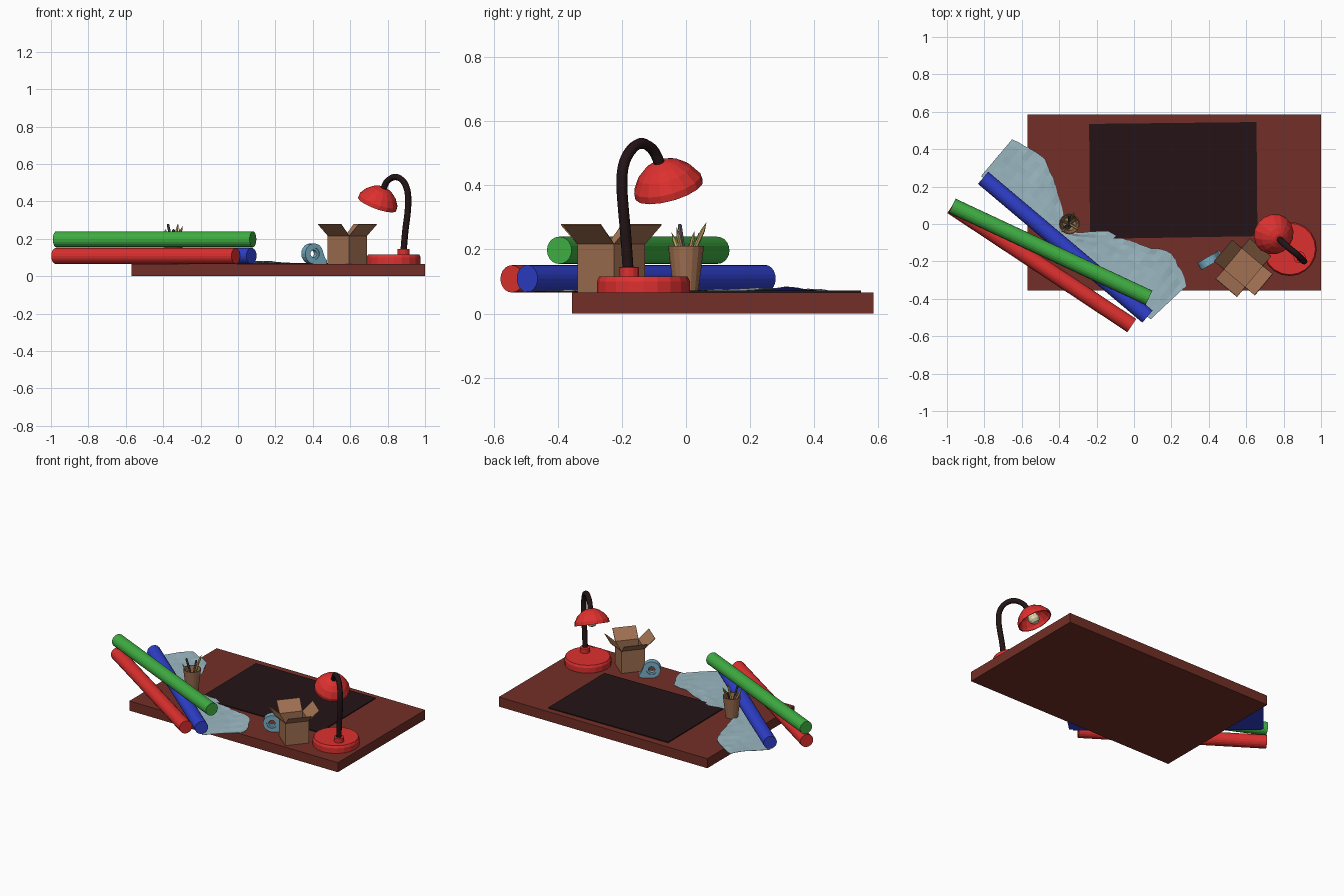
import bpy, bmesh, math, random
from mathutils import Vector, Matrix

if "Cube" in bpy.data.objects:
    bpy.data.objects.remove(bpy.data.objects["Cube"])

random.seed(4)


def mat(name, *rgb):
    m = bpy.data.materials.new(name)
    m.diffuse_color = (*rgb, 1)
    m.use_nodes = True
    m.node_tree.nodes["Principled BSDF"].inputs["Base Color"].default_value = m.diffuse_color
    return m


WOOD = mat("wood", .17, .028, .02)
DARK = mat("dark", .018, .007, .008)
RED = mat("red", .72, .03, .028)
GREEN = mat("green", .05, .42, .055)
BLUE = mat("blue", .028, .05, .60)
PAPER = mat("paper", .33, .48, .54)
CARD = mat("cardboard", .36, .165, .085)
TAPE = mat("tape_blue", .19, .42, .55)
TAN = mat("pencil_tan", .55, .38, .13)
GREY = mat("pencil_grey", .10, .09, .10)
BULB = mat("bulb", .75, .68, .42)


def finish(name, bm, m, fix=True):
    if fix:
        bmesh.ops.recalc_face_normals(bm, faces=bm.faces)
    me = bpy.data.meshes.new(name)
    bm.to_mesh(me)
    bm.free()
    me.materials.append(m)
    ob = bpy.data.objects.new(name, me)
    bpy.context.collection.objects.link(ob)
    return ob


def lathe(name, profile, m, loc, axis=(0, 0, 1), sides=16, closed=False):
    """Revolve (radius, height) points round an axis."""
    bm = bmesh.new()
    rot = Vector(axis).to_track_quat('Z', 'Y')
    rings = []
    for r, h in profile:
        rings.append([bm.verts.new(Vector(loc) + rot @ Vector(
            (r * math.cos(2 * math.pi * i / sides), r * math.sin(2 * math.pi * i / sides), h)))
            for i in range(sides)])
    pairs = list(zip(rings, rings[1:] + rings[:1])) if closed else list(zip(rings, rings[1:]))
    for a, b in pairs:
        for i in range(sides):
            j = (i + 1) % sides
            bm.faces.new((a[i], a[j], b[j], b[i]))
    bmesh.ops.remove_doubles(bm, verts=bm.verts, dist=1e-5)
    return finish(name, bm, m)


def slab(name, pts, height, m, matrix=Matrix()):
    """Extrude a flat outline upward, then place it."""
    bm = bmesh.new()
    f = bm.faces.new([bm.verts.new((x, y, 0)) for x, y in pts])
    top = bmesh.ops.extrude_face_region(bm, geom=[f])['geom']
    bmesh.ops.translate(bm, vec=(0, 0, height), verts=[v for v in top if isinstance(v, bmesh.types.BMVert)])
    bm.transform(matrix)
    return finish(name, bm, m)


def rod(name, a, b, r, m, sides=20):
    a, b = Vector(a), Vector(b)
    h = (b - a).length
    return lathe(name, [(0, 0), (r, 0), (r, h), (0, h)], m, a, b - a, sides)


# desk board and mat
slab("desk_board", [(-.57, -.355), (1, -.355), (1, .585), (-.57, .585)], .065, WOOD)
slab("desk_mat", [(-.235, -.08), (.66, -.065), (.655, .545), (-.24, .535)], .006, DARK,
     Matrix.Translation((0, 0, .065)))

# rolled tubes
rod("red_tube", (-.975, .094, .108), (-.012, -.543, .108), .0425, RED)
rod("blue_tube", (-.807, .247, .109), (.072, -.495, .109), .0425, BLUE)
rod("green_tube", (-.972, .097, .197), (.08, -.395, .197), .0425, GREEN)

# torn sheet unrolled from the blue tube: (distance along tube, width)
edge = [(-.014, .26), (.10, .283), (.18, .297), (.286, .245), (.434, .148), (.485, .09), (.58, .10),
        (.68, .205), (.81, .244), (.89, .272), (1.025, .346), (1.10, .318), (1.203, .26)]
start, along, across = Vector((-.807, .247, 0)), Vector((.764, -.645, 0)), Vector((.645, .764, 0))


def width(s):
    for (a, wa), (b, wb) in zip(edge, edge[1:]):
        if s <= b:
            return wa + (wb - wa) * (s - a) / (b - a)
    return edge[-1][1]


bm = bmesh.new()
NS, NW = 36, 8
grid = []
for i in range(NS + 1):
    s = -.014 + 1.217 * i / NS
    w = width(s) + random.uniform(-.006, .006)
    row = []
    for j in range(NW + 1):
        t = j / NW
        z = .0685 + t * (.006 + .006 * math.sin(s * 17 + t * 4) + random.uniform(-.002, .004))
        slant = (-.03 if i == NS else 0) * (1 - t)
        row.append(bm.verts.new(start + along * (s + slant) + across * w * t + Vector((0, 0, z))))
    grid.append(row)
for i in range(NS):
    for j in range(NW):
        bm.faces.new((grid[i][j], grid[i + 1][j], grid[i + 1][j + 1], grid[i][j + 1]))
sheet = finish("torn_sheet", bm, PAPER, fix=False)
sheet.data.materials.append(BLUE)
sol = sheet.modifiers.new("thickness", 'SOLIDIFY')
sol.thickness, sol.offset, sol.material_offset = .0015, -1, 1

# pencil cup and pencils
CUP = Vector((-.345, 0, .07))
lathe("pencil_cup", [(0, 0), (.039, 0), (.056, .14), (.051, .14), (.035, .008), (0, .008)], CARD, CUP, sides=16)
tips = [(.025, .064, .215), (-.03, -.02, .208), (.035, .026, .187), (-.045, -.045, .183),
        (.0, .045, .18), (.05, -.03, .20), (-.05, .02, .175)]
for k, (x, y, z) in enumerate(tips):
    base = CUP + Vector((-x * .4, -y * .4, .012))
    d = CUP + Vector((x, y, z)) - base
    h = d.length
    if k % 3 == 1:
        prof = [(0, 0), (.007, 0), (.007, h - .004), (.005, h), (0, h)]
    else:
        prof = [(0, 0), (.007, 0), (.007, h - .03), (0, h)]
    lathe(f"pencil_{k + 1}", prof, GREY if k % 3 == 1 else TAN, base, d, 6)

# tape roll with a cutter foot
ang = math.radians(30)
t, n = Vector((math.cos(ang), math.sin(ang), 0)), Vector((math.sin(ang), -math.cos(ang), 0))
tc = Vector((.397, -.2, .12))
lathe("tape_roll", [(.02, -.016), (.032, -.016), (.032, -.022), (.055, -.022),
                    (.055, .022), (.032, .022), (.032, .016), (.02, .016)], TAPE, tc, n, 20, True)
frame = Matrix((t, Vector((0, 0, 1)), n)).transposed().to_4x4()
slab("tape_cutter", [(-.005, -.055), (.076, -.055), (.08, -.035), (.07, -.03), (.045, .03), (.035, -.02), (.02, -.044)],
     .044, TAPE, Matrix.Translation(tc - n * .022) @ frame)

# open cardboard box: walls, floor and four flaps
bm = bmesh.new()
S, H, OUT, UP = .075, .15, .068, .06
corners = [(-S, -S), (S, -S), (S, S), (-S, S)]
lo = [bm.verts.new((x, y, 0)) for x, y in corners]
hi = [bm.verts.new((x, y, H)) for x, y in corners]
bm.faces.new(lo[::-1])
for i in range(4):
    j = (i + 1) % 4
    bm.faces.new((lo[i], lo[j], hi[j], hi[i]))
    mid = Vector((corners[i][0] + corners[j][0], corners[i][1] + corners[j][1], 0)).normalized() * OUT
    mid.z = UP
    a, b = bm.verts.new(hi[i].co + mid), bm.verts.new(hi[j].co + mid)
    bm.faces.new((hi[i], hi[j], b, a))
bm.transform(Matrix.Translation((.585, -.233, .066)) @ Matrix.Rotation(math.radians(50), 4, 'Z'))
box = finish("open_box", bm, CARD, fix=False)
sol = box.modifiers.new("thickness", 'SOLIDIFY')
sol.thickness, sol.offset = .004, -1

# lamp base and collar
lathe("lamp_base", [(0, 0), (.145, 0), (.145, .035), (.138, .05), (0, .05)], RED, (.832, -.133, .065), sides=20)
lathe("lamp_collar", [(0, 0), (.032, 0), (.032, .03), (0, .033)], RED, (.885, -.178, .114), sides=14)

# bent lamp arm
cu = bpy.data.curves.new("lamp_arm_path", 'CURVE')
cu.dimensions = '3D'
cu.bevel_depth, cu.bevel_resolution, cu.use_fill_caps = .017, 2, True
path = [(.885, -.18, .13), (.893, -.187, .24), (.907, -.196, .33), (.912, -.202, .42), (.902, -.192, .48),
        (.875, -.165, .52), (.84, -.138, .534), (.805, -.108, .518), (.785, -.09, .49), (.776, -.08, .46)]
sp = cu.splines.new('NURBS')
sp.points.add(len(path) - 1)
for p, c in zip(sp.points, path):
    p.co = (*c, 1)
sp.use_endpoint_u, sp.order_u, sp.resolution_u = True, 3, 4
tmp = bpy.data.objects.new("arm_helper", cu)
arm_mesh = bpy.data.meshes.new_from_object(tmp)
bpy.data.objects.remove(tmp)
arm_mesh.materials.clear()
arm_mesh.materials.append(DARK)
bpy.context.collection.objects.link(bpy.data.objects.new("lamp_arm", arm_mesh))

# tilted shade and bulb
axis = Vector((.33, -.25, .91)).normalized()
rim = Vector((.744, -.053, .386))
lathe("lamp_shade", [(.11, 0), (.108, .022), (.085, .058), (.055, .083), (.025, .096), (0, .098),
                     (0, .092), (.052, .077), (.08, .053), (.102, .018), (.104, 0)], RED, rim, axis, 16, True)
lathe("lamp_bulb", [(0, -.018), (.02, -.013), (.034, .004), (.036, .022), (.028, .045), (.018, .065), (.018, .092),
                    (0, .092)], BULB, rim, axis, 12)
